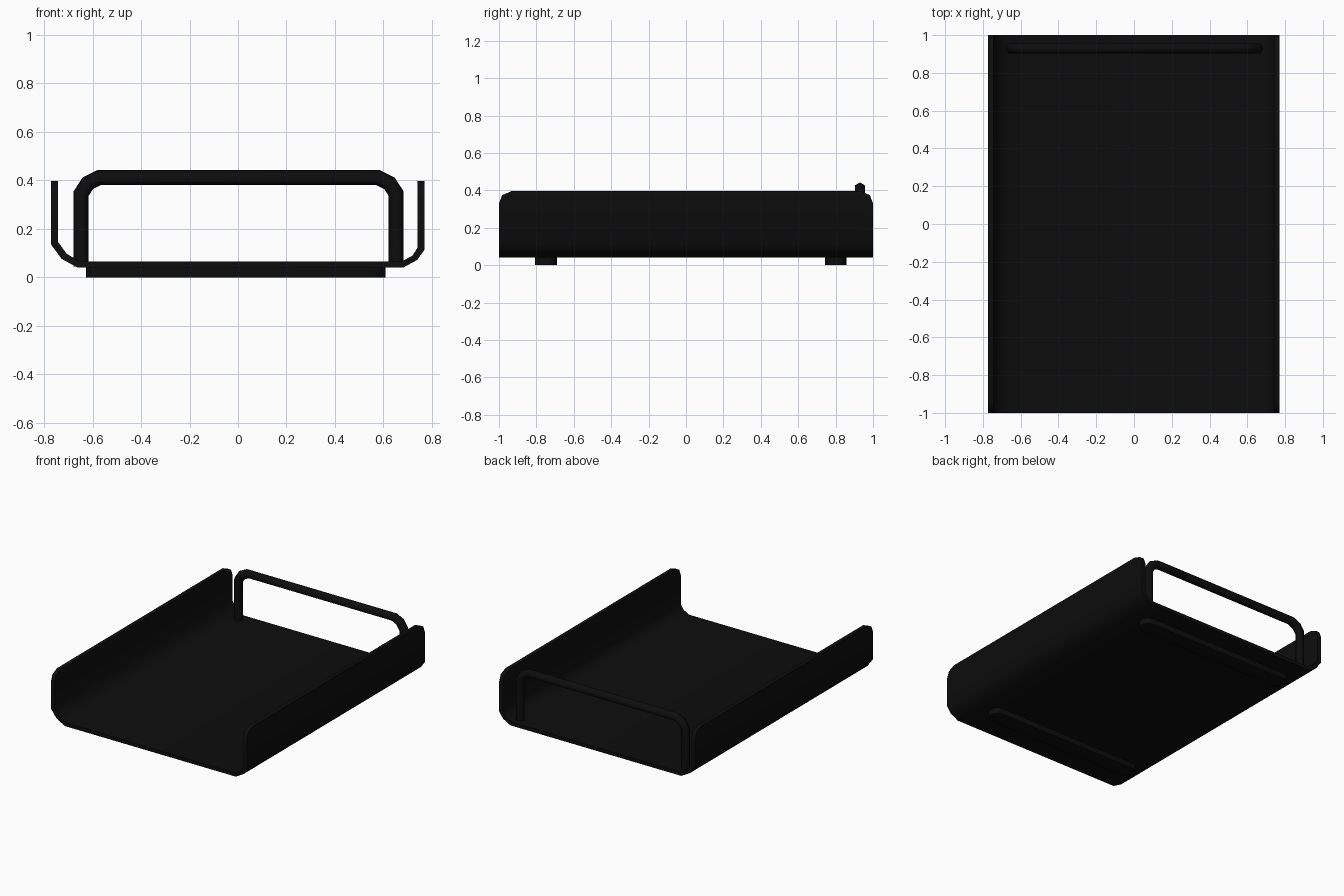
import bpy, bmesh, math
from mathutils import Vector

if "Cube" in bpy.data.objects:
    bpy.data.objects.remove(bpy.data.objects["Cube"])

black = bpy.data.materials.new("black plastic")
black.diffuse_color = (0.004, 0.004, 0.004, 1)
black.use_nodes = True
black.node_tree.nodes["Principled BSDF"].inputs["Base Color"].default_value = black.diffuse_color


def loft(name, rings):
    """Skin closed rings of points, cap both ends, shade smooth by angle."""
    bm = bmesh.new()
    vs = [[bm.verts.new(p) for p in r] for r in rings]
    n = len(vs[0])
    for a, b in zip(vs, vs[1:]):
        for i in range(n):
            j = (i + 1) % n
            bm.faces.new((a[i], a[j], b[j], b[i]))
    bm.faces.new(vs[0][::-1])
    bm.faces.new(vs[-1])
    bmesh.ops.recalc_face_normals(bm, faces=bm.faces[:])
    me = bpy.data.meshes.new(name)
    bm.to_mesh(me)
    bm.free()
    me.materials.append(black)
    me.shade_smooth()
    me.set_sharp_from_angle(angle=math.radians(62))
    ob = bpy.data.objects.new(name, me)
    bpy.context.collection.objects.link(ob)
    return ob


# Tray: U profile with chamfered bends; wall tops drop at the rounded ends
def tray_ring(y, top):
    outer = [(-.772, top), (-.772, .136), (-.728, .076), (-.662, .04),
             (.682, .04), (.74, .072), (.77, .114), (.77, top)]
    inner = [(.741, top), (.741, .122), (.72, .089), (.675, .065),
             (-.654, .065), (-.707, .097), (-.743, .146), (-.743, top)]
    return [(x, y, z) for x, z in outer + inner]


ends = [(1, .33), (.983, .374), (.93, .397)]
stations = [(-y, z) for y, z in ends] + ends[::-1]
loft("tray", [tray_ring(y, z) for y, z in stations])

# Back rail: six-sided rod bent into an arch, mitred at each bend
path = [Vector(p) for p in [(-.648, .93, .045), (-.648, .93, .345), (-.62, .93, .388),
                            (-.574, .93, .411), (.578, .93, .411), (.625, .93, .388),
                            (.653, .93, .345), (.653, .93, .045)]]
R = .031
rings = []
for i, p in enumerate(path):
    d0 = (p - path[max(i - 1, 0)]).normalized()
    d1 = (path[min(i + 1, len(path) - 1)] - p).normalized()
    t = (d0 + d1).normalized()
    side = Vector((-t.z, 0, t.x))
    mitre = 1 / max(t.dot(d0), t.dot(d1))
    rings.append([p + side * (R * mitre * math.cos(k * math.pi / 3))
                  + Vector((0, R * math.sin(k * math.pi / 3), 0)) for k in range(6)])
loft("back_rail", rings)

# Feet: two long strips with rounded ends
for name, yc in (("front_foot", -.748), ("back_foot", .80)):
    r, half = .058, .618
    plan = []
    for s in (1, -1):
        for k in range(7):
            a = math.pi * (k / 6 - .5)
            plan.append((-.01 + s * (half - r + r * math.cos(a)), yc + s * r * math.sin(a)))
    loft(name, [[(x, y, z) for x, y in plan] for z in (0, .045)])
